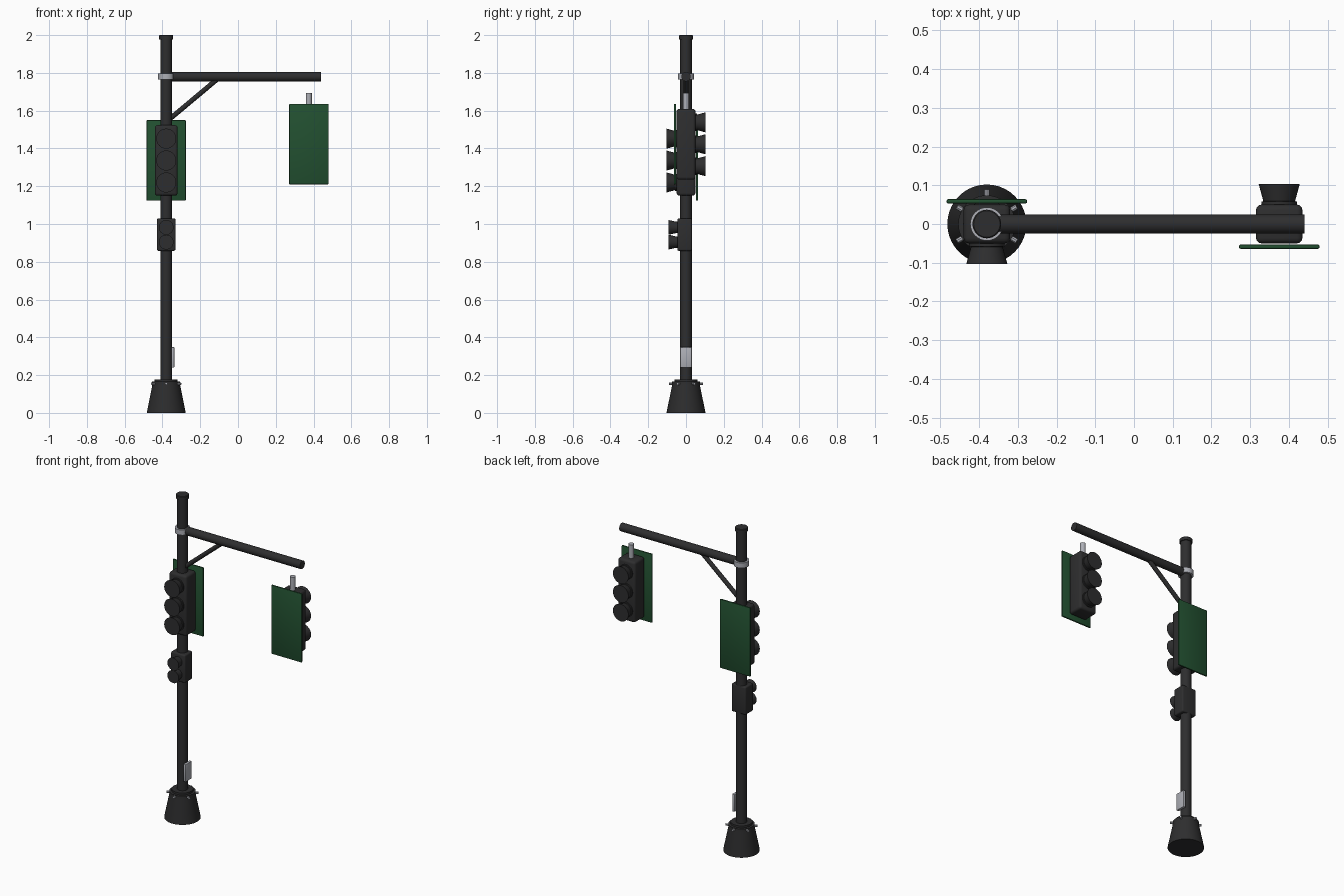
import bpy, bmesh, math
from mathutils import Vector

if "Cube" in bpy.data.objects:
    bpy.data.objects.remove(bpy.data.objects["Cube"])


def material(name, rgb):
    m = bpy.data.materials.new(name)
    m.diffuse_color = (*rgb, 1)
    m.use_nodes = True
    m.node_tree.nodes["Principled BSDF"].inputs["Base Color"].default_value = m.diffuse_color
    return m


BLACK = material("black_metal", (0.027, 0.027, 0.028))
GREEN = material("dark_green", (0.016, 0.08, 0.03))
SILVER = material("silver", (0.42, 0.43, 0.47))
PX = -0.38  # pole position


def finish(name, bm, mat):
    bmesh.ops.recalc_face_normals(bm, faces=bm.faces)
    mesh = bpy.data.meshes.new(name)
    bm.to_mesh(mesh)
    bm.free()
    mesh.materials.append(mat)
    ob = bpy.data.objects.new(name, mesh)
    bpy.context.collection.objects.link(ob)
    bpy.ops.object.select_all(action='DESELECT')
    ob.select_set(True)
    bpy.context.view_layer.objects.active = ob
    bpy.ops.object.shade_smooth_by_angle(angle=math.radians(35))
    return ob


def lathe(name, origin, axis, profile, mat, n=32):
    """Closed solid from (radius, distance) pairs turned about an axis."""
    bm = bmesh.new()
    q = Vector((0, 0, 1)).rotation_difference(Vector(axis).normalized())
    rings = []
    for r, d in profile:
        rings.append([bm.verts.new(Vector(origin) + q @ Vector(
            (r * math.cos(2 * math.pi * i / n), r * math.sin(2 * math.pi * i / n), d)))
            for i in range(n)])
    for a, b in zip(rings, rings[1:]):
        for i in range(n):
            j = (i + 1) % n
            bm.faces.new((a[i], a[j], b[j], b[i]))
    bm.faces.new(rings[0])
    bm.faces.new(rings[-1])
    return finish(name, bm, mat)


def rod(name, a, b, r, mat, n=24):
    d = Vector(b) - Vector(a)
    return lathe(name, a, d, [(r, 0), (r, d.length)], mat, n)


def box(name, lo, hi, mat, bevel=0.0, segs=3):
    bm = bmesh.new()
    bmesh.ops.create_cube(bm, size=1)
    for v in bm.verts:
        v.co = Vector([(l + h) / 2 + c * (h - l) for l, h, c in zip(lo, hi, v.co)])
    if bevel:
        bmesh.ops.bevel(bm, geom=bm.edges[:], offset=bevel, segments=segs,
                        profile=0.5, affect='EDGES')
    return finish(name, bm, mat)


# Base, pole and cap
lathe("base", (PX, 0, 0), (0, 0, 1),
      [(0.102, 0), (0.102, 0.006), (0.074, 0.145), (0.074, 0.165), (0.061, 0.166),
       (0.061, 0.178)], BLACK, 40)
rod("pole", (PX, 0, 0.17), (PX, 0, 1.985), 0.031, BLACK, 32)
lathe("pole_cap", (PX, 0, 1.978), (0, 0, 1),
      [(0.037, 0), (0.037, 0.019), (0.034, 0.022)], BLACK)

# Radial bolts around the base collar
for i in range(6):
    a = math.radians(30 + 60 * i)
    d = Vector((math.cos(a), math.sin(a), 0))
    c = Vector((PX, 0, 0.155))
    rod(f"base_bolt_{i + 1}", c + d * 0.068, c + d * 0.089, 0.007, SILVER, 8)

# Access plate near the foot of the pole
box("access_plate", (-0.353, -0.031, 0.24), (-0.337, 0.031, 0.348), SILVER, 0.003, 2)

# Cross arm, clamp and brace
rod("cross_arm", (PX, 0, 1.78), (0.44, 0, 1.78), 0.025, BLACK, 32)
rod("arm_clamp", (PX, 0, 1.764), (PX, 0, 1.796), 0.043, SILVER, 32)
rod("arm_brace", (-0.365, 0, 1.553), (-0.10, 0, 1.775), 0.013, BLACK, 16)


def signal(name, x, z0, z1, lights, face):
    """Three-lamp signal; face is -1 to look front, 1 to look back."""
    box(name + "_housing", (x - 0.06, -0.05, z0), (x + 0.06, 0.05, z1), BLACK, 0.014)
    for i, z in enumerate(lights):
        lathe(f"{name}_visor_{i + 1}", (x, face * 0.045, z), (0, face, 0),
              [(0.046, 0), (0.046, 0.013), (0.041, 0.014), (0.053, 0.058)], BLACK)
    ya, yb = sorted((-face * 0.049, -face * 0.064))
    zm = (z0 + z1) / 2
    box(name + "_backplate", (x - 0.104, ya + (0.004 if face < 0 else 0), zm - 0.213),
        (x + 0.104, yb - (0.004 if face > 0 else 0), zm + 0.213), GREEN, 0.004, 2)


signal("pole_signal", PX, 1.15, 1.523, (1.452, 1.336, 1.22), -1)
signal("arm_signal", 0.375, 1.235, 1.61, (1.538, 1.422, 1.306), 1)
rod("arm_signal_hanger", (0.375, 0, 1.60), (0.375, 0, 1.693), 0.016, SILVER, 16)

# Pedestrian signal
box("walk_signal_housing", (PX - 0.049, -0.046, 0.858), (PX + 0.049, 0.031, 1.03), BLACK, 0.008)
for i, z in enumerate((0.982, 0.904)):
    lathe(f"walk_signal_visor_{i + 1}", (PX, -0.042, z), (0, -1, 0),
          [(0.03, 0), (0.03, 0.01), (0.039, 0.05)], BLACK)
